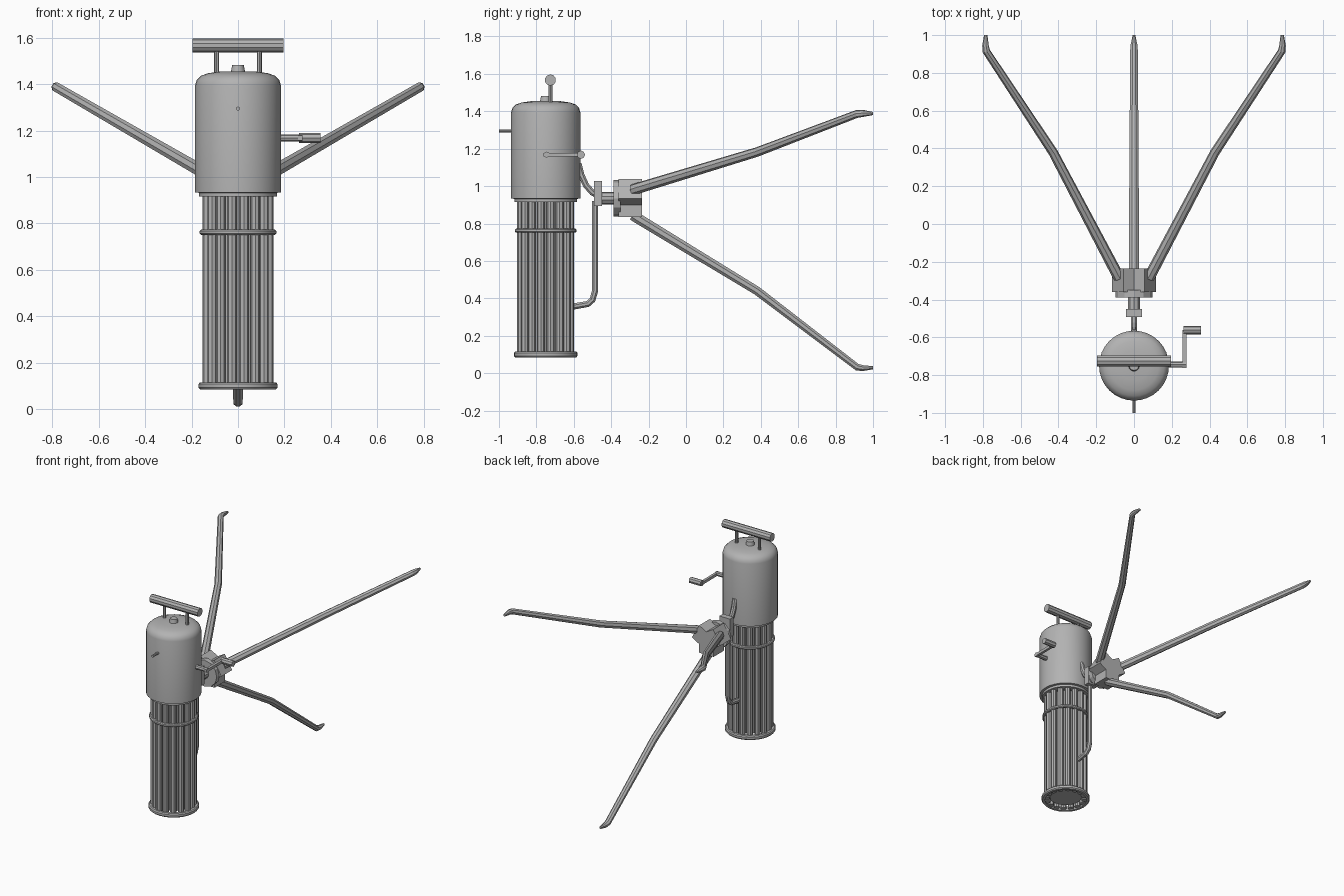
import bpy, bmesh, math
from mathutils import Vector, Matrix

if "Cube" in bpy.data.objects:
    bpy.data.objects.remove(bpy.data.objects["Cube"])

metal = bpy.data.materials.new("grey_metal")
metal.diffuse_color = (0.45, 0.45, 0.45, 1)
metal.use_nodes = True
metal.node_tree.nodes["Principled BSDF"].inputs["Base Color"].default_value = metal.diffuse_color
AX = -0.75    # y of drum axis
HZ = 0.935    # z of tripod hub axis


def finish(name, bm, smooth=None):
    bmesh.ops.recalc_face_normals(bm, faces=bm.faces)
    me = bpy.data.meshes.new(name)
    bm.to_mesh(me)
    bm.free()
    me.materials.append(metal)
    ob = bpy.data.objects.new(name, me)
    bpy.context.collection.objects.link(ob)
    if smooth:
        bpy.ops.object.select_all(action='DESELECT')
        ob.select_set(True)
        bpy.context.view_layer.objects.active = ob
        bpy.ops.object.shade_smooth_by_angle(angle=math.radians(smooth))
    return ob


def lathe(name, profile, n=32, closed=False, smooth=35):
    """Revolve (radius, z) profile about the drum axis."""
    bm = bmesh.new()
    rings = []
    for r, z in profile:
        rings.append([bm.verts.new((r * math.cos(2 * math.pi * i / n),
                                    AX + r * math.sin(2 * math.pi * i / n), z)) for i in range(n)])
    pairs = list(zip(rings, rings[1:]))
    if closed:
        pairs.append((rings[-1], rings[0]))
    for a, b in pairs:
        for i in range(n):
            bm.faces.new((a[i], a[(i + 1) % n], b[(i + 1) % n], b[i]))
    if not closed:
        bm.faces.new(rings[0])
        bm.faces.new(rings[-1])
    return finish(name, bm, smooth)


def rod(name, a, b, r, n=8, smooth=None):
    a, b = Vector(a), Vector(b)
    d = b - a
    bm = bmesh.new()
    m = Matrix.Translation((a + b) / 2) @ d.to_track_quat('Z', 'Y').to_matrix().to_4x4()
    bmesh.ops.create_cone(bm, cap_ends=True, segments=n, radius1=r, radius2=r,
                          depth=d.length, matrix=m)
    return finish(name, bm, smooth)


def box(name, lo, hi):
    bm = bmesh.new()
    lo, hi = Vector(lo), Vector(hi)
    m = Matrix.Translation((lo + hi) / 2) @ Matrix.Diagonal((*(hi - lo), 1))
    bmesh.ops.create_cube(bm, size=1, matrix=m)
    return finish(name, bm)


def sweep(name, path, n=8, smooth=None):
    """Tube in the x=0 plane; path rows are (y, z, half width, half thickness)."""
    bm = bmesh.new()
    pts = [Vector((0, p[0], p[1])) for p in path]
    rings = []
    for i, p in enumerate(pts):
        t = Vector()
        if i:
            t += (p - pts[i - 1]).normalized()
        if i < len(pts) - 1:
            t += (pts[i + 1] - p).normalized()
        t.normalize()
        up = Vector((0, -t.z, t.y))
        ring = []
        for k in range(n):
            ang = 2 * math.pi * (k + 0.5) / n
            ring.append(bm.verts.new(p + Vector((path[i][2] * math.cos(ang), 0, 0))
                                     + up * path[i][3] * math.sin(ang)))
        rings.append(ring)
    for a, b in zip(rings, rings[1:]):
        for k in range(n):
            bm.faces.new((a[k], a[(k + 1) % n], b[(k + 1) % n], b[k]))
    bm.faces.new(rings[0])
    bm.faces.new(rings[-1])
    return finish(name, bm, smooth)


# Drum housing with domed cap, neck and top knob
lathe("drum_housing", [(0.168, 0.915), (0.168, 0.932), (0.185, 0.934), (0.185, 1.395),
                       (0.178, 1.418), (0.16, 1.436), (0.13, 1.447), (0.08, 1.454), (0.01, 1.456)])
lathe("top_knob", [(0.032, 1.445), (0.025, 1.482)], 12)

# Barrel cluster: barrels, core and clamp rings
COUNT = 16
for i in range(COUNT):
    a = 2 * math.pi * (i + 0.5) / COUNT
    x, y = 0.134 * math.cos(a), AX + 0.134 * math.sin(a)
    rod(f"barrel_{i + 1}", (x, y, 0.092), (x, y, 0.92), 0.021, 8)
lathe("barrel_core", [(0.112, 0.11), (0.112, 0.92)], 24)
for name, z, h, r in (("upper_clamp_ring", 0.762, 0.011, 0.165), ("muzzle_ring", 0.1, 0.015, 0.17)):
    lathe(name, [(0.145, z - h), (r - 0.006, z - h), (r, z - h / 2), (r, z + h / 2),
                 (r - 0.006, z + h), (0.145, z + h)], closed=True)

# Carry handle
rod("handle_grip", (-0.197, -0.725, 1.567), (0.197, -0.725, 1.567), 0.03, 10)
for side, s in (("left", -1), ("right", 1)):
    rod(f"handle_post_{side}", (s * 0.092, -0.725, 1.43), (s * 0.092, -0.725, 1.56), 0.011, 8)

# Front pin
rod("front_pin", (0, -0.92, 1.295), (0, -1.0, 1.295), 0.009, 8)

# Crank
rod("crank_shaft", (0.17, -0.745, 1.168), (0.277, -0.745, 1.168), 0.016, 8)
box("crank_arm", (0.258, -0.762, 1.158), (0.277, -0.56, 1.178))
rod("crank_grip", (0.262, -0.562, 1.168), (0.356, -0.562, 1.168), 0.022, 8)

# Rear support pipes
W = 0.018
sweep("lower_support_pipe", [(-0.61, 0.355, W, W), (-0.525, 0.37, W, W), (-0.5, 0.392, W, W),
                             (-0.486, 0.44, W, W), (-0.486, 0.92, W, W)])
sweep("upper_support_pipe", [(-0.575, 1.12, W, W), (-0.56, 1.06, W, W), (-0.535, 1.005, W, W),
                             (-0.5, 0.965, W, W), (-0.47, 0.95, W, W)])

# Mount bracket, swivel and hub
box("mount_bracket", (-0.043, -0.492, 0.893), (0.043, -0.45, 1.028))
rod("swivel_shaft", (0, -0.47, HZ), (0, -0.36, HZ), 0.034, 10)
rod("hub_plate", (0, -0.388, HZ), (0, -0.35, HZ), 0.098, 12)

# Tripod: one socket and bent leg, repeated three times about the hub axis
for i, side in enumerate(("bottom", "right", "left")):
    turn = Matrix.Translation((0, 0, HZ)) @ Matrix.Rotation(-2 * math.pi * i / 3, 4, 'Y') \
        @ Matrix.Translation((0, 0, -HZ))
    socket = box(f"hub_socket_{side}", (-0.06, -0.36, HZ - 0.1), (0.06, -0.235, HZ))
    leg = sweep(f"leg_{side}", [(-0.285, HZ - 0.09, 0.03, 0.03), (-0.262, HZ - 0.105, 0.03, 0.03),
                                (0.38, HZ - 0.495, 0.026, 0.025), (0.915, HZ - 0.903, 0.022, 0.02),
                                (0.945, HZ - 0.908, 0.02, 0.017), (1.0, HZ - 0.906, 0.008, 0.009)])
    for ob in (socket, leg):
        ob.data.transform(turn)
